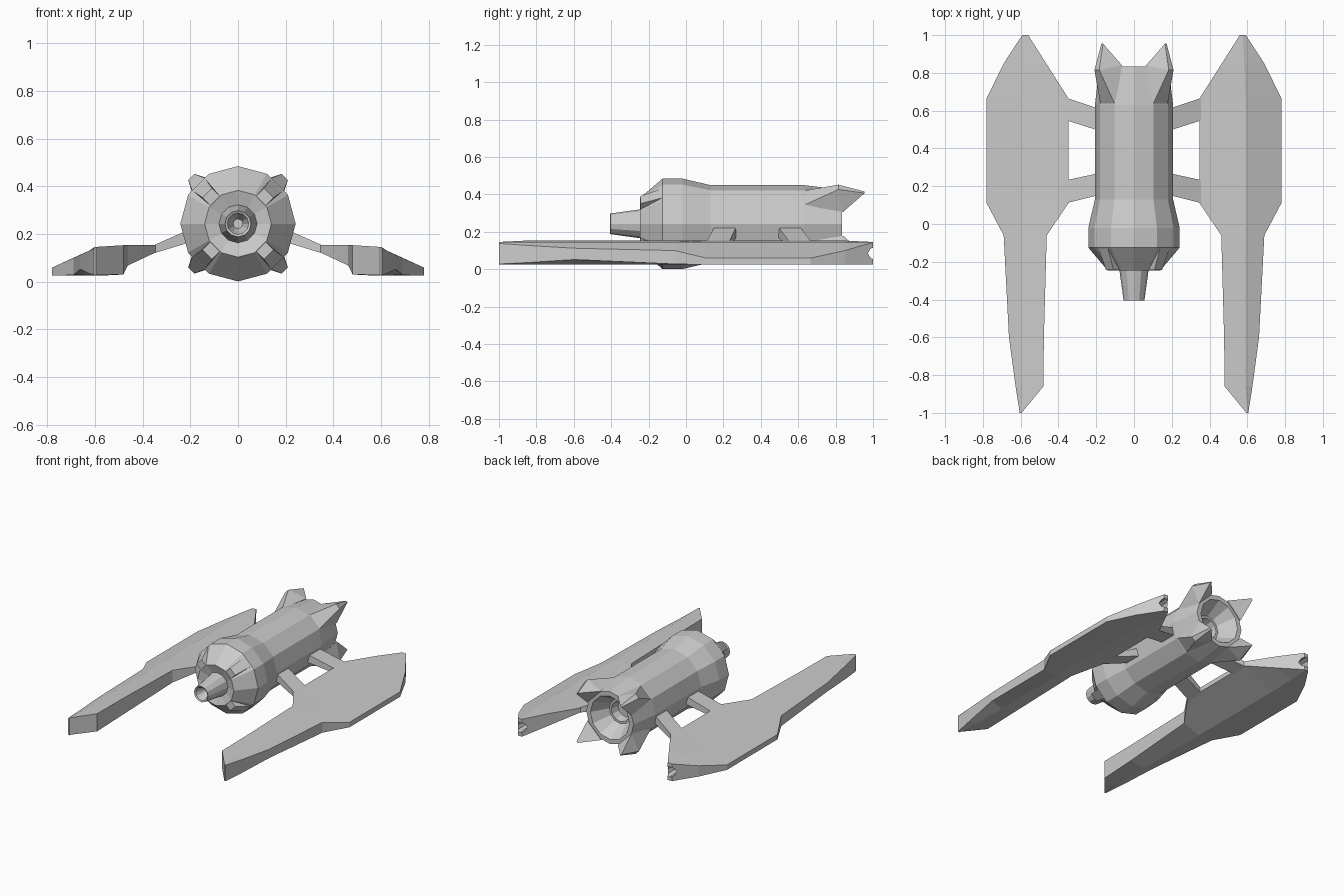
import bpy, bmesh, math
from mathutils import Vector

if "Cube" in bpy.data.objects:
    bpy.data.objects.remove(bpy.data.objects["Cube"])

CZ = 0.243  # height of the hull axis


def make_object(name, bm):
    bmesh.ops.recalc_face_normals(bm, faces=bm.faces)
    me = bpy.data.meshes.new(name)
    bm.to_mesh(me)
    bm.free()
    ob = bpy.data.objects.new(name, me)
    bpy.context.collection.objects.link(ob)
    return ob


def loft(name, rings):
    """Skin closed rings of equal point count and cap both ends."""
    bm = bmesh.new()
    loops = [[bm.verts.new(p) for p in r] for r in rings]
    n = len(loops[0])
    for a, b in zip(loops, loops[1:]):
        for i in range(n):
            j = (i + 1) % n
            bm.faces.new((a[i], a[j], b[j], b[i]))
    bm.faces.new(loops[0])
    bm.faces.new(loops[-1])
    return make_object(name, bm)


def turned(name, profile, sides=12, x=0.0, z=CZ):
    """Lathe (radius, y) points around an axis running along y."""
    rings = [[(x + r * math.cos(i * math.tau / sides), y,
               z + r * math.sin(i * math.tau / sides)) for i in range(sides)]
             for r, y in profile]
    return loft(name, rings)


def hull(name, pts):
    bm = bmesh.new()
    for p in pts:
        bm.verts.new(p)
    bmesh.ops.convex_hull(bm, input=bm.verts[:])
    return make_object(name, bm)


def mirror_x(ob):
    m = ob.modifiers.new("mirror", 'MIRROR')
    m.use_axis[0] = True
    m.use_mirror_merge = False


def radial(angle, pts):
    """Map (radius, sideways, y) points to a direction around the hull axis."""
    c, s = math.cos(angle), math.sin(angle)
    return [(r * c - w * s, y, CZ + r * s + w * c) for r, w, y in pts]


# Main hull: recessed nose tube, flared collar, barrel and hollow rear nozzle
turned("hull", [
    (0.02, -0.33), (0.045, -0.40), (0.055, -0.405), (0.08, -0.225),
    (0.14, -0.245), (0.242, -0.125), (0.242, -0.02), (0.207, 0.13),
    (0.207, 0.63), (0.182, 0.835), (0.15, 0.835), (0.085, 0.72),
    (0.07, 0.72), (0.06, 0.66)])

# Four collar ribs and four tail fins on the diagonals
for k in range(4):
    ang = math.radians(45 + 90 * k)
    hull(f"collar_rib_{k}", radial(ang, [
        (r, s * w, y) for s in (-1, 1) for r, w, y in (
            (0.13, 0.028, -0.243), (0.182, 0.028, -0.243),
            (0.232, 0.036, -0.125), (0.18, 0.036, -0.125))]))
    hull(f"tail_fin_{k}", radial(ang, [
        (r, s * w, y) for s in (-1, 1) for r, w, y in (
            (0.195, 0.055, 0.63), (0.165, 0.075, 0.84),
            (0.278, 0.018, 0.815), (0.238, 0.006, 0.955))]))

# Wing: stations of (y, inner x, ridge x, outer x, inner bottom z, outer bottom z)
stations = [
    (-1.00, 0.595, 0.600, 0.605, 0.028, 0.028),
    (-0.86, 0.480, 0.590, 0.627, 0.030, 0.035),
    (-0.60, 0.477, 0.590, 0.662, 0.040, 0.052),
    (-0.06, 0.462, 0.590, 0.690, 0.068, 0.028),
    (0.11, 0.347, 0.590, 0.780, 0.122, 0.025),
    (0.665, 0.347, 0.590, 0.780, 0.122, 0.025),
    (0.85, 0.465, 0.585, 0.690, 0.068, 0.025),
    (1.00, 0.560, 0.575, 0.592, 0.025, 0.025)]
rings = []
for y, xi, xr, xo, zi, zo in stations:
    top_out = 0.145 - max(0, xo - 0.59) * 0.45
    rings.append([(xi, y, 0.153 if xi < 0.5 else 0.146), (xr, y, 0.146),
                  (xo, y, top_out), (xo, y, zo), (xr - 0.006, y, 0.025),
                  (xi, y, zi)])
wing = loft("wing", rings)

# Thruster recess in each wing tail
cutter = turned("thruster_cutter", [(0.028, 0.86), (0.04, 1.05)], 8, 0.575, 0.085)
cutter.hide_render = True
cutter.hide_viewport = True
cut = wing.modifiers.new("recess", 'BOOLEAN')
cut.operation = 'DIFFERENCE'
cut.solver = 'EXACT'
cut.object = cutter
mirror_x(wing)

# Struts joining the hull to the wings
for name, wing_y, hull_y in (("front_strut", (0.11, 0.232), (0.155, 0.27)),
                             ("rear_strut", (0.55, 0.668), (0.492, 0.608))):
    pts = [(x, y, z) for x, ys, zs in ((0.36, wing_y, (0.117, 0.15)),
                                       (0.18, hull_y, (0.172, 0.23)))
           for y in ys for z in zs]
    mirror_x(hull(name, pts))
